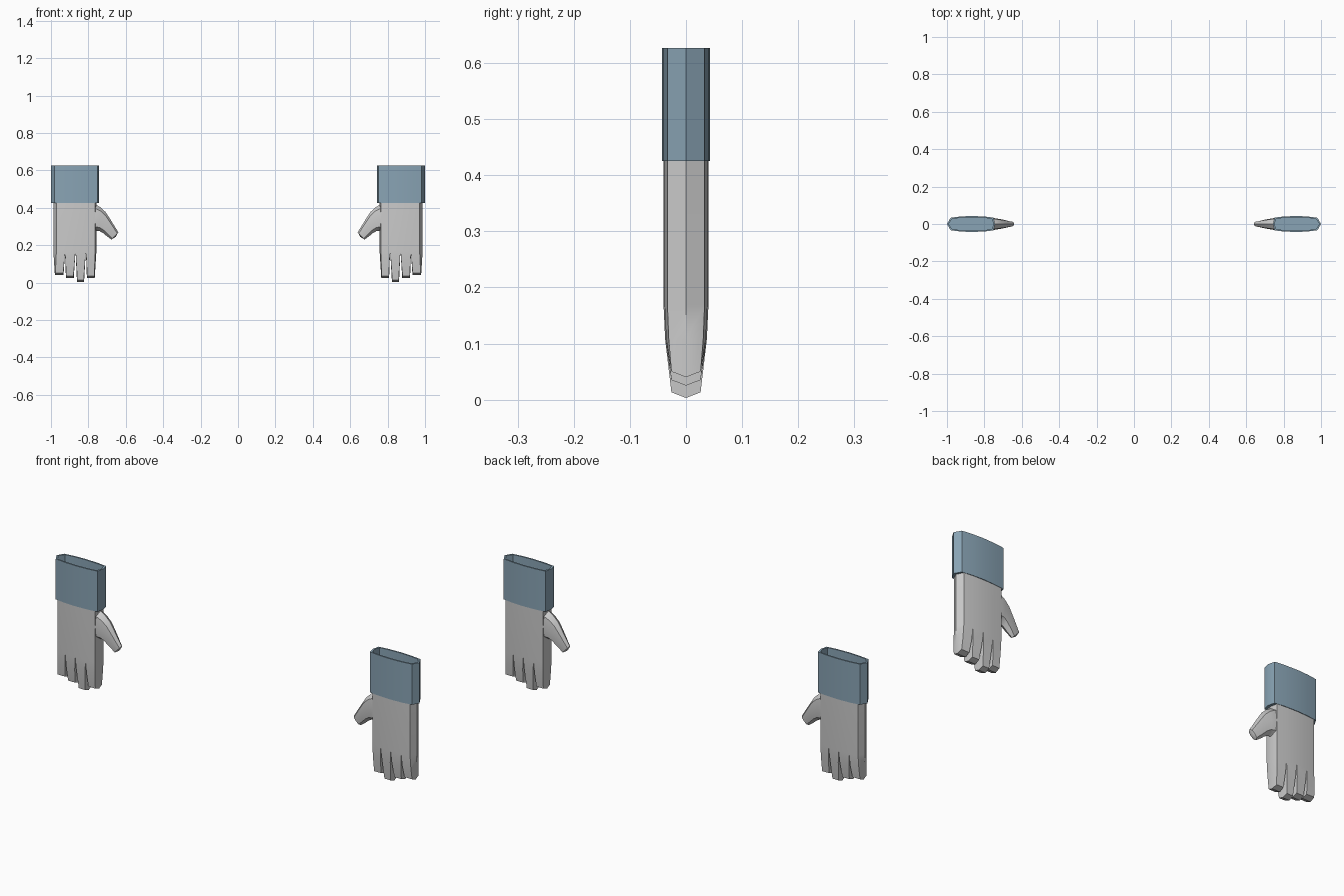
import bpy, bmesh, math
from mathutils import Vector

if "Cube" in bpy.data.objects:
    bpy.data.objects.remove(bpy.data.objects["Cube"])


def loft(bm, rings, cap_start=False, cap_end=False):
    vs = [[bm.verts.new(p) for p in r] for r in rings]
    n = len(vs[0])
    for a, b in zip(vs, vs[1:]):
        for i in range(n):
            bm.faces.new((a[i], a[(i + 1) % n], b[(i + 1) % n], b[i]))
    if cap_start:
        bm.faces.new(vs[0])
    if cap_end:
        bm.faces.new(vs[-1])
    return vs


def finish(bm, name, color=None):
    bmesh.ops.remove_doubles(bm, verts=bm.verts, dist=0.0005)
    bmesh.ops.recalc_face_normals(bm, faces=bm.faces)
    me = bpy.data.meshes.new(name)
    bm.to_mesh(me)
    bm.free()
    ob = bpy.data.objects.new(name, me)
    bpy.context.collection.objects.link(ob)
    if color:
        mat = bpy.data.materials.new(name + "_colour")
        mat.diffuse_color = color
        mat.use_nodes = True
        mat.node_tree.nodes["Principled BSDF"].inputs["Base Color"].default_value = mat.diffuse_color
        me.materials.append(mat)
    bpy.ops.object.select_all(action='DESELECT')
    ob.select_set(True)
    bpy.context.view_layer.objects.active = ob
    bpy.ops.object.shade_smooth_by_angle(angle=math.radians(35))
    # the other glove is a mirror image across x = 0
    ob.modifiers.new("other_side", 'MIRROR')
    return ob


def outline(half, z):
    """Closed ring from (x, y) points on the +y side, ends on y = 0."""
    back = [Vector((x, y, z)) for x, y in half]
    front = [Vector((x, -y, z)) for x, y in half[-2:0:-1]]
    return back + front


# palm: flattened section, corners line up with the finger roots
palm = [(0.757, 0), (0.764, 0.034), (0.813, 0.0385), (0.869, 0.040),
        (0.925, 0.038), (0.971, 0.033), (0.987, 0)]
bm = bmesh.new()
ROOT = 0.168
loft(bm, [outline(palm, 0.45), outline(palm, ROOT)], cap_start=True)

# fingers: (root corner indices, tip x range, tip height)
fingers = [(1, 0.768, 0.806, 0.025), (2, 0.825, 0.859, 0.003),
           (3, 0.880, 0.918, 0.025), (4, 0.935, 0.977, 0.040)]
for i, t0, t1, tip in fingers:
    (x0, y0), (x1, y1) = palm[i], palm[i + 1]
    m0 = palm[0][0] if i == 1 else x0
    m1 = palm[6][0] if i == 4 else x1

    def ring(k, z, y_a, y_b, drop=0):
        a, b = x0 + (t0 - x0) * k, x1 + (t1 - x1) * k
        ma, mb = m0 + (t0 - 0.002 - m0) * k, m1 + (t1 + 0.002 - m1) * k
        return [Vector(p) for p in ((ma, 0, z - drop), (a, y_a, z), (b, y_b, z),
                                    (mb, 0, z - drop), (b, -y_b, z), (a, -y_a, z))]

    rings = [ring(0, ROOT, y0, y1),
             ring(0.42, 0.108, y0 * 0.93, y1 * 0.93),
             ring(1, tip + 0.010, 0.026, 0.026, 0.010)]
    end = loft(bm, rings)[-1]
    # wedge-shaped fingertip
    bm.faces.new((end[0], end[1], end[2], end[3]))
    bm.faces.new((end[0], end[3], end[4], end[5]))

# thumb: upper and lower edge points with half thickness
thumb = [((0.785, 0.425), (0.785, 0.272), 0.034),
         ((0.757, 0.415), (0.757, 0.276), 0.033),
         ((0.735, 0.402), (0.740, 0.275), 0.030),
         ((0.708, 0.377), (0.722, 0.265), 0.026),
         ((0.684, 0.340), (0.703, 0.249), 0.022),
         ((0.640, 0.269), (0.677, 0.230), 0.013)]
rings = []
for (ax, az), (bx, bz), h in thumb:
    def on(t, y):
        return Vector((ax + (bx - ax) * t, y, az + (bz - az) * t))
    rings.append([on(0, 0), on(0.15, h * 0.85), on(0.5, h), on(0.85, h * 0.85),
                  on(1, 0), on(0.85, -h * 0.85), on(0.5, -h), on(0.15, -h * 0.85)])
end = loft(bm, rings, cap_start=True)[-1]
point = bm.verts.new((0.654, 0, 0.244))
for a, b in zip(end, end[1:] + end[:1]):
    bm.faces.new((a, b, point))
finish(bm, "hand")

# cuff: open-topped sleeve with a thin rim
cuff = [(0.743, 0), (0.751, 0.034), (0.80, 0.040), (0.87, 0.043),
        (0.93, 0.040), (0.981, 0.033), (1.0, 0)]
inner = [(0.871 + (x - 0.871) * 0.93, y * 0.82) for x, y in cuff]
bm = bmesh.new()
loft(bm, [outline(cuff, 0.425), outline(cuff, 0.627),
          outline(inner, 0.627), outline(inner, 0.58)],
     cap_start=True, cap_end=True)
finish(bm, "cuff", (0.25, 0.37, 0.46, 1))
